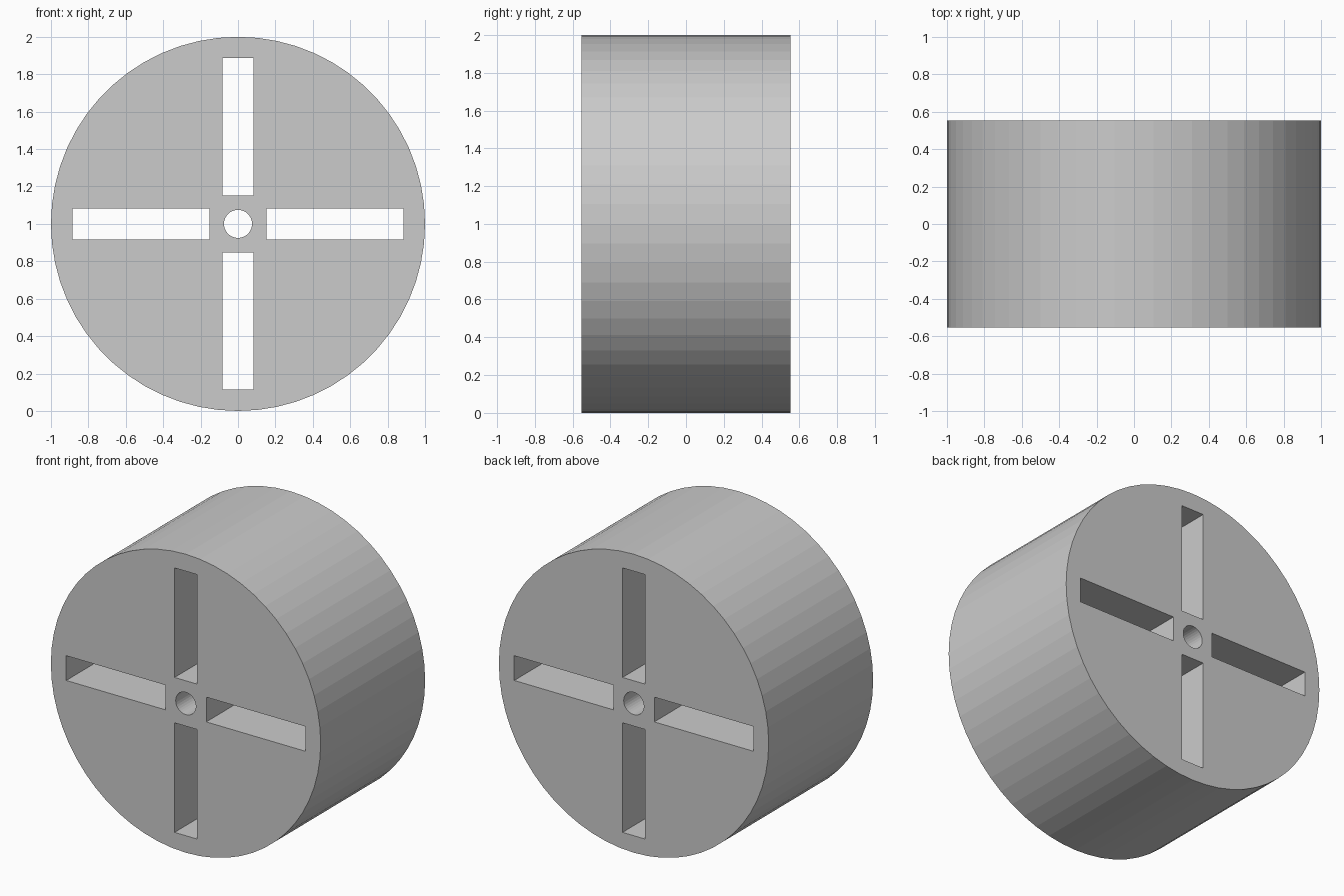
import bpy
from math import cos, sin, pi

if "Cube" in bpy.data.objects:
    bpy.data.objects.remove(bpy.data.objects["Cube"])

HALF_DEPTH = 0.553
INNER, OUTER, HALF_WIDTH = 0.152, 0.886, 0.083


def circle(radius, sides):
    return [(radius * cos(2 * pi * i / sides), radius * sin(2 * pi * i / sides))
            for i in range(sides)]


def add_loop(curve, points):
    spline = curve.splines.new('POLY')
    spline.points.add(len(points) - 1)
    for p, (x, y) in zip(spline.points, points):
        p.co = (x, y, 0, 1)
    spline.use_cyclic_u = True
    spline.use_smooth = False


# Drum profile: outer rim, axle hole and four radial slots
profile = bpy.data.curves.new("slotted_drum", 'CURVE')
profile.dimensions = '2D'
profile.fill_mode = 'BOTH'
profile.extrude = HALF_DEPTH
add_loop(profile, circle(1.0, 60))
add_loop(profile, circle(0.075, 32))

slot = [(INNER, -HALF_WIDTH), (OUTER, -HALF_WIDTH),
        (OUTER, HALF_WIDTH), (INNER, HALF_WIDTH)]
for turn in range(4):
    add_loop(profile, slot)
    slot = [(-y, x) for x, y in slot]

# Extruded drum, laid with its axis along y
drum = bpy.data.objects.new("slotted_drum", profile)
bpy.context.collection.objects.link(drum)
drum.location = (0, 0, 1)
drum.rotation_euler = (pi / 2, 0, 0)
bpy.context.view_layer.objects.active = drum
drum.select_set(True)
bpy.ops.object.convert(target='MESH')
bpy.ops.object.mode_set(mode='EDIT')
bpy.ops.mesh.select_all(action='SELECT')
bpy.ops.mesh.remove_doubles(threshold=0.0005)
bpy.ops.mesh.normals_make_consistent(inside=False)
bpy.ops.object.mode_set(mode='OBJECT')
bpy.ops.object.shade_flat()
